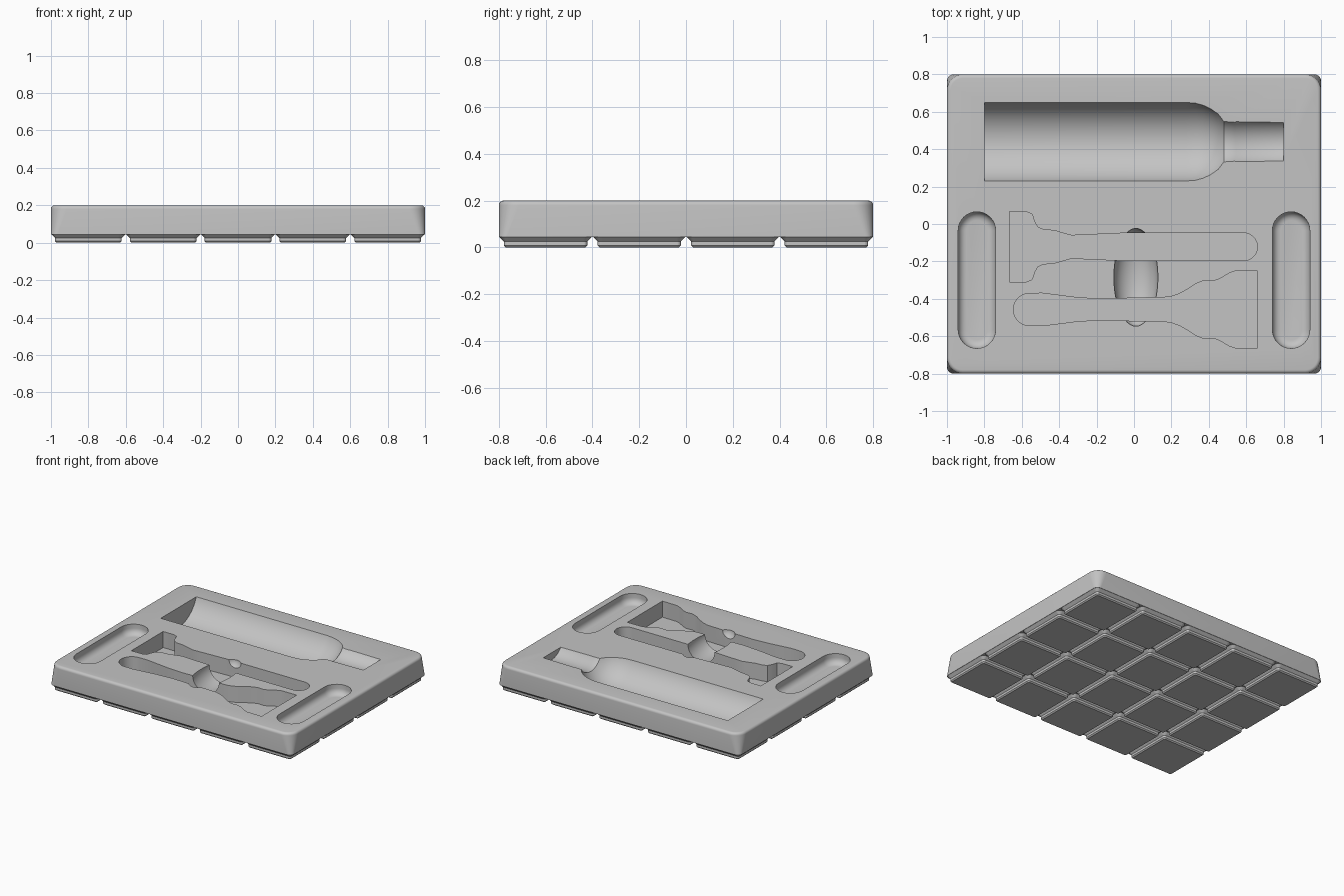
import bpy, bmesh
from math import sin, cos, pi, sqrt, radians

old = bpy.data.objects.get("Cube")
if old:
    bpy.data.objects.remove(old, do_unlink=True)

grey = bpy.data.materials.new("plain grey")
grey.use_nodes = True
tone = (0.55, 0.55, 0.55, 1)
grey.diffuse_color = tone
grey.node_tree.nodes["Principled BSDF"].inputs["Base Color"].default_value = tone

TOP, BASE, PITCH = 0.2, 0.045, 0.4


def finish(name, bm):
    bmesh.ops.remove_doubles(bm, verts=bm.verts, dist=1e-5)
    bmesh.ops.recalc_face_normals(bm, faces=bm.faces)
    mesh = bpy.data.meshes.new(name)
    bm.to_mesh(mesh)
    bm.free()
    mesh.materials.append(grey)
    ob = bpy.data.objects.new(name, mesh)
    bpy.context.collection.objects.link(ob)
    return ob


def skin(bm, loops):
    """Bridge matching point loops and cap both ends."""
    rows = [[bm.verts.new(p) for p in loop] for loop in loops]
    n = len(rows[0])
    for a, b in zip(rows, rows[1:]):
        for i in range(n):
            j = (i + 1) % n
            bm.faces.new((a[i], a[j], b[j], b[i]))
    bm.faces.new(rows[0])
    bm.faces.new(rows[-1])


def rounded_rect(cx, cy, z, hx, hy, r, steps=8):
    pts = []
    for k, (sx, sy) in enumerate(((1, 1), (-1, 1), (-1, -1), (1, -1))):
        for i in range(steps + 1):
            a = (k + i / steps) * pi / 2
            pts.append((cx + sx * (hx - r) + r * cos(a),
                        cy + sy * (hy - r) + r * sin(a), z))
    return pts


def loft(bm, cx, cy, rings):
    skin(bm, [rounded_rect(cx, cy, *ring) for ring in rings])


# Tray body: corners widen towards the top, with a rounded upper rim
bm = bmesh.new()
rim = 0.02
rings = [(BASE, 1, 0.8, 0.035), (TOP - rim, 1, 0.8, 0.085)]
for i in range(1, 6):
    a = i / 5 * pi / 2
    d = rim * (1 - cos(a))
    rings.append((TOP - rim + rim * sin(a), 1 - d, 0.8 - d, 0.085 - d))
loft(bm, 0, 0, rings)
tray = finish("tray_body", bm)

# Stepped feet under the tray, five by four
bm = bmesh.new()
for col in range(5):
    for row in range(4):
        loft(bm, (col - 2) * PITCH, (row - 1.5) * PITCH,
             [(z, h, h, r) for z, h, r in ((0, 0.17, 0.009), (0.008, 0.178, 0.016),
                                          (0.025, 0.178, 0.016), (BASE, 0.198, 0.036))])
finish("grid_feet", bm)

cutters = []

# Bottle recess: turned profile lying along x, axis above the tray top
bm = bmesh.new()
lift, sides = 0.075, 96
profile = [(-0.8, 0.21), (0.28, 0.21), (0.33, 0.206), (0.37, 0.195), (0.41, 0.176),
           (0.45, 0.148), (0.48, 0.108), (0.54, 0.104), (0.545, 0.107), (0.8, 0.103)]
loops = []
for x, w in profile:
    r = sqrt(w * w + lift * lift)
    loops.append([(x, 0.44 + r * cos(2 * pi * i / sides),
                   TOP + lift + r * sin(2 * pi * i / sides)) for i in range(sides)])
skin(bm, loops)
cutters.append(finish("bottle_cutter", bm))

# Side trays: long rounded pockets with filleted floors
depth, fillet = 0.075, 0.045
for side in (-1, 1):
    bm = bmesh.new()
    rings = [(TOP + 0.05, 0.1, 0.365, 0.1)]
    for i in range(7):
        a = i / 6 * pi / 2
        d = fillet * (1 - cos(a))
        rings.append((TOP - depth + fillet * (1 - sin(a)), 0.1 - d, 0.365 - d, 0.1 - d))
    loft(bm, side * 0.84, -0.3, rings)
    cutters.append(finish("side_pocket_cutter", bm))


def tool_cutter(name, x0, y0, direction, half, end, r, floor):
    """Mirrored outline of a tool with a round handle end, cut straight down."""
    arc = [(end - r + r * sin(i / 8 * pi / 2), r * cos(i / 8 * pi / 2)) for i in range(9)]
    upper = half + arc
    outline = upper + [(u, -w) for u, w in reversed(upper[:-1])]
    b = bmesh.new()
    skin(b, [[(x0 + direction * u, y0 + w, z) for u, w in outline]
             for z in (floor, TOP + 0.06)])
    return finish(name, b)


# Two tool recesses facing opposite ways
cutters.append(tool_cutter(
    "back_tool_cutter", -0.665, -0.122, 1,
    [(0, 0.188), (0.09, 0.187), (0.12, 0.175), (0.133, 0.135), (0.15, 0.105),
     (0.18, 0.092), (0.24, 0.087), (0.29, 0.072), (0.33, 0.061), (0.4, 0.064),
     (0.6, 0.073)], 1.325, 0.074, 0.08))
cutters.append(tool_cutter(
    "front_tool_cutter", 0.66, -0.457, -1,
    [(0, 0.207), (0.12, 0.205), (0.15, 0.195), (0.2, 0.165), (0.235, 0.152),
     (0.285, 0.155), (0.33, 0.138), (0.38, 0.105), (0.42, 0.083), (0.47, 0.066),
     (0.66, 0.061), (0.85, 0.056), (0.97, 0.064), (1.08, 0.078), (1.15, 0.087)],
    1.305, 0.086, 0.08))

# Finger scoop crossing both tool recesses
bm = bmesh.new()
bmesh.ops.create_uvsphere(bm, u_segments=48, v_segments=25, radius=1)
for v in bm.verts:
    v.co = (0.01 + 0.118 * v.co.x, -0.285 + 0.262 * v.co.y, TOP + 0.112 * v.co.z)
cutters.append(finish("finger_scoop_cutter", bm))

# Carve the recesses
bpy.context.view_layer.objects.active = tray
for cutter in cutters:
    cutter.hide_render = True
    mod = tray.modifiers.new("carve", "BOOLEAN")
    mod.operation = "DIFFERENCE"
    mod.solver = "EXACT"
    mod.object = cutter
    bpy.ops.object.modifier_apply(modifier=mod.name)
for cutter in cutters:
    bpy.data.objects.remove(cutter, do_unlink=True)

# Smooth shading with crisp edges on the tray
bpy.ops.object.select_all(action="DESELECT")
tray.select_set(True)
bpy.ops.object.shade_smooth_by_angle(angle=radians(30))
